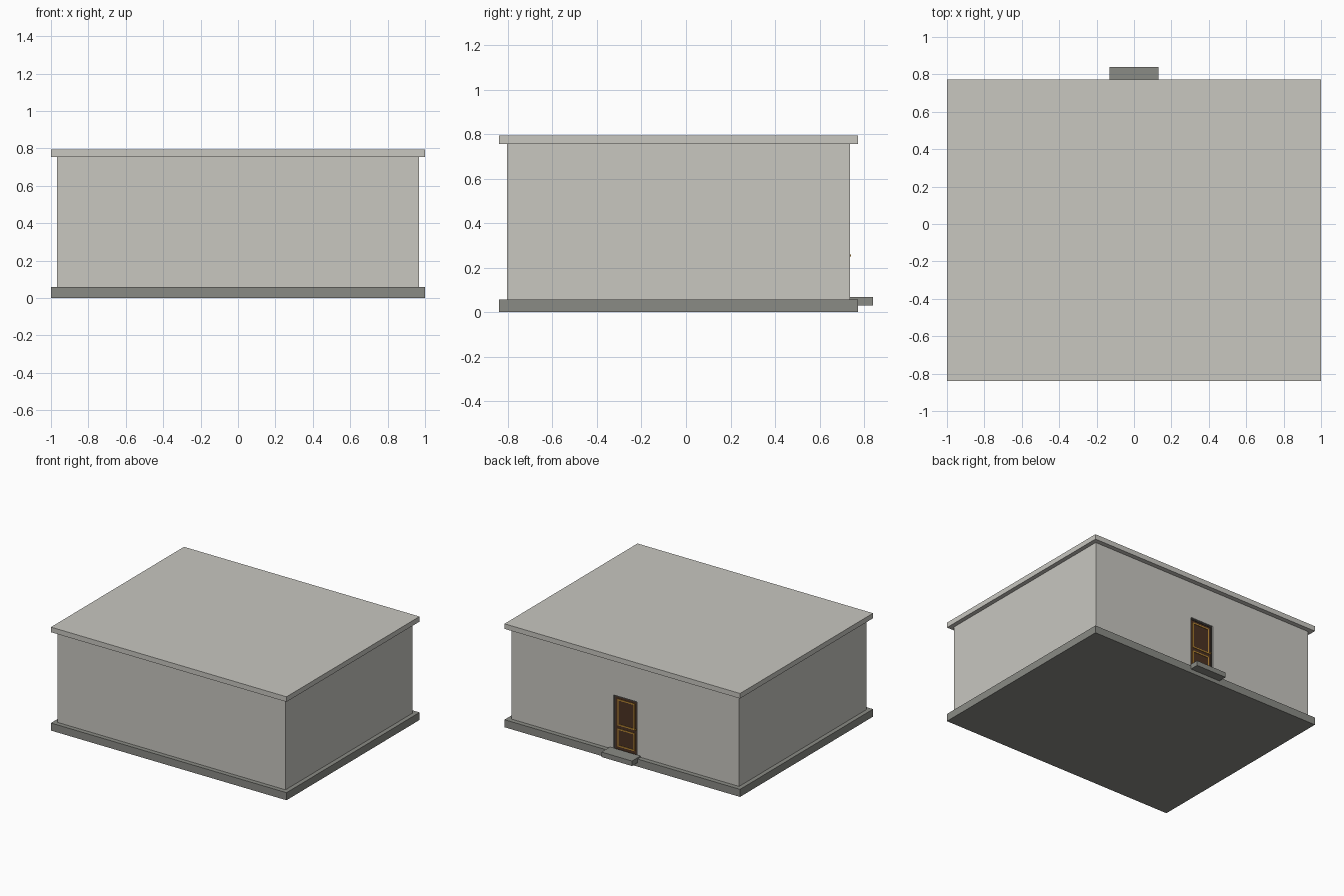
import bpy

if "Cube" in bpy.data.objects:
    bpy.data.objects.remove(bpy.data.objects["Cube"])


def material(name, rgb):
    m = bpy.data.materials.new(name)
    m.diffuse_color = (*rgb, 1)
    m.use_nodes = True
    m.node_tree.nodes["Principled BSDF"].inputs["Base Color"].default_value = m.diffuse_color
    return m


PLASTER = material("pale plaster", (0.58, 0.57, 0.53))
STONE = material("grey stone", (0.255, 0.258, 0.235))
WOOD = material("dark brown wood", (0.07, 0.032, 0.016))
FRAME = material("charcoal frame", (0.06, 0.055, 0.05))
GOLD = material("gold trim", (0.58, 0.29, 0.04))


def box(name, x, y, z, mat):
    """Box from (min, max) ranges on each axis."""
    bpy.ops.mesh.primitive_cube_add(size=1, location=[sum(r) / 2 for r in (x, y, z)])
    ob = bpy.context.object
    ob.name = name
    ob.scale = [r[1] - r[0] for r in (x, y, z)]
    bpy.ops.object.transform_apply(location=False, rotation=False, scale=True)
    ob.data.materials.append(mat)
    return ob


BACK = 0.737            # wall plane that holds the door
DOOR = BACK - 0.012     # recessed door plane

# Building shell
box("foundation", (-1, 1), (-0.84, 0.773), (0, 0.058), STONE)
walls = box("walls", (-0.967, 0.967), (-0.805, BACK), (0.058, 0.755), PLASTER)
box("roof_slab", (-1, 1), (-0.84, 0.773), (0.755, 0.794), PLASTER)
box("door_step", (-0.13, 0.13), (BACK, 0.84), (0.03, 0.068), STONE)

# Doorway recess
cutter = box("doorway_cutter", (-0.1, 0.1), (DOOR - 0.02, BACK + 0.1), (0.06, 0.475), FRAME)
cutter.hide_render = True
cutter.hide_set(True)
cut = walls.modifiers.new("doorway", 'BOOLEAN')
cut.operation, cut.solver, cut.object = 'DIFFERENCE', 'EXACT', cutter

# Door leaf with a slim frame
box("door_leaf", (-0.09, 0.09), (DOOR - 0.02, DOOR), (0.06, 0.465), WOOD)
for s, side in ((-1, "left"), (1, "right")):
    box(f"door_jamb_{side}", sorted((s * 0.09, s * 0.1)), (DOOR - 0.02, DOOR + 0.004), (0.06, 0.475), FRAME)
box("door_head", (-0.09, 0.09), (DOOR - 0.02, DOOR + 0.004), (0.465, 0.475), FRAME)

# Gold beading around the two door panels
W, T = 0.073, 0.009
for panel, z0, z1 in (("lower", 0.085, 0.222), ("upper", 0.247, 0.448)):
    depth = (DOOR, DOOR + 0.004)
    for s, side in ((-1, "left"), (1, "right")):
        box(f"{panel}_trim_{side}", sorted((s * W, s * (W - T))), depth, (z0, z1), GOLD)
    for z, side in ((z0, "bottom"), (z1 - T, "top")):
        box(f"{panel}_trim_{side}", (T - W, W - T), depth, (z, z + T), GOLD)

# Door handle
box("door_handle", (-0.086, -0.077), (DOOR, BACK + 0.003), (0.249, 0.258), GOLD)
